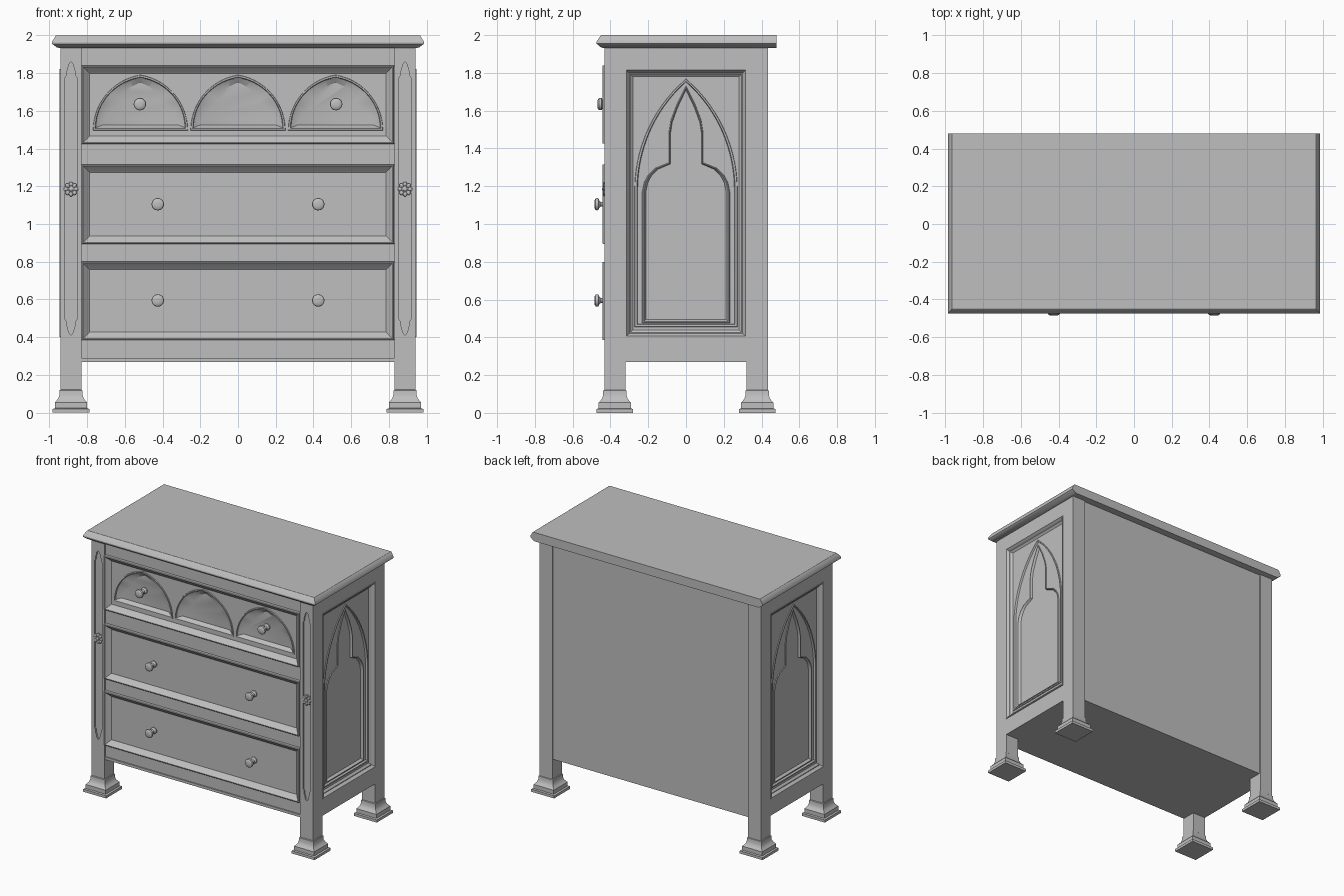
import bpy, bmesh, math

if "Cube" in bpy.data.objects:
    bpy.data.objects.remove(bpy.data.objects["Cube"])

wood = bpy.data.materials.new("grey_wood")
wood.diffuse_color = (0.52, 0.52, 0.52, 1)
wood.use_nodes = True
wood.node_tree.nodes["Principled BSDF"].inputs["Base Color"].default_value = wood.diffuse_color

# (u, v, w) to world: w is the distance along the facing direction
UP = lambda u, v, w: (u, v, w)
FRONT = lambda u, v, w: (u, -w, v)
RIGHT = lambda u, v, w: (w, u, v)
LEFT = lambda u, v, w: (-w, u, v)


def make(name, facing, chain, holes=()):
    """Loft a chain of (outline, depth); holes are nested (chain, holes) in the last outline."""
    bm = bmesh.new()

    def add(chain, holes, cap_back):
        loops = [[bm.verts.new(facing(u, v, w)) for u, v in pts] for pts, w in chain]
        if cap_back:
            bm.faces.new(loops[0])
        for a, b in zip(loops, loops[1:]):
            for i in range(len(a)):
                j = (i + 1) % len(a)
                bm.faces.new((a[i], a[j], b[j], b[i]))
        if not holes:
            bm.faces.new(loops[-1])
            return loops[0]
        rims = [loops[-1]] + [add(c, h, False) for c, h in holes]
        edges = []
        for r in rims:
            for i in range(len(r)):
                pair = (r[i], r[(i + 1) % len(r)])
                edges.append(bm.edges.get(pair) or bm.edges.new(pair))
        bmesh.ops.triangle_fill(bm, edges=edges, use_beauty=True)
        return loops[0]

    add(chain, holes, True)
    bmesh.ops.recalc_face_normals(bm, faces=bm.faces)
    me = bpy.data.meshes.new(name)
    bm.to_mesh(me)
    bm.free()
    me.materials.append(wood)
    ob = bpy.data.objects.new(name, me)
    bpy.context.collection.objects.link(ob)
    bpy.ops.object.select_all(action='DESELECT')
    ob.select_set(True)
    bpy.context.view_layer.objects.active = ob
    bpy.ops.object.shade_smooth_by_angle(angle=math.radians(30))
    return ob


def rect(u0, u1, v0, v1, d=0):
    return [(u0 + d, v0 + d), (u1 - d, v0 + d), (u1 - d, v1 - d), (u0 + d, v1 - d)]


def box(name, x0, x1, y0, y1, z0, z1):
    r = rect(x0, x1, y0, y1)
    return make(name, UP, [(r, z0), (r, z1)])


def circle(u, v, r, n=20):
    return [(u + r * math.cos(2 * math.pi * i / n), v + r * math.sin(2 * math.pi * i / n))
            for i in range(n)]


def mirror(half, cu=0):
    """Half outline from bottom corner up to the apex on u = 0."""
    return [(cu + u, v) for u, v in half] + [(cu - u, v) for u, v in half[-2::-1]]


def lancet(hw, z0, zs, zt, n=14):
    """Half of a pointed arch."""
    h = zt - zs
    c = (h * h - hw * hw) / (2 * hw)
    end = math.atan2(h, c)
    arc = [(-c + (hw + c) * math.cos(end * i / n), zs + (hw + c) * math.sin(end * i / n))
           for i in range(n + 1)]
    arc[-1] = (0, zt)
    return ([(hw, z0)] if z0 < zs else []) + arc


def resample(pts, n):
    seg = [math.dist(a, b) for a, b in zip(pts, pts[1:])]
    out = []
    for k in range(n):
        t, i = sum(seg) * k / (n - 1), 0
        while i < len(seg) - 1 and t > seg[i]:
            t -= seg[i]
            i += 1
        f = min(1, t / seg[i])
        out.append(tuple(p + (q - p) * f for p, q in zip(pts[i], pts[i + 1])))
    out[-1] = pts[-1]
    return out


def inset(half, d):
    hw = max(u for u, v in half)
    z0, z1 = half[0][1], half[-1][1]
    return [(u * (hw - d) / hw, z0 + d + (v - z0) * (z1 - z0 - 2 * d) / (z1 - z0))
            for u, v in half]


# Carcass and rails
box("carcass", -0.88, 0.88, -0.37, 0.425, 0.27, 1.94)
for z0, z1 in ((0.27, 0.39), (0.795, 0.90), (1.31, 1.43), (1.835, 1.94)):
    box("front_rail", -0.83, 0.83, -0.42, -0.36, z0, z1)
box("bottom_lip", -0.83, 0.83, -0.428, -0.36, 0.27, 0.29)

# Table top: moulded on front and sides, flat at the back
make("top_board", UP, [(rect(-x, x, y, 0.48), z) for x, y, z in (
    (0.945, -0.44, 1.932), (0.96, -0.452, 1.936), (0.985, -0.474, 1.955),
    (0.985, -0.474, 1.965), (0.966, -0.452, 1.998), (0.963, -0.449, 2.0))])

# Drawers
def frame(z0, z1):
    r = lambda d: rect(-0.828, 0.826, z0, z1, d)
    return [(r(0), 0.375), (r(0), 0.44), (r(0.004), 0.443), (r(0.008), 0.443),
            (r(0.035), 0.415), (r(0.042), 0.41)]

for z0, z1 in ((0.385, 0.80), (0.895, 1.315)):
    make("drawer", FRONT, frame(z0, z1))

trefoil = resample([(0.2, 1.525), (0.185, 1.58), (0.16, 1.62), (0.115, 1.64), (0.10, 1.68),
                    (0.065, 1.72), (0, 1.75)], 24)
arch = resample(lancet(0.251, 1.495, 1.495, 1.79), 24)
holes = []
for cu in (-0.517, 0, 0.517):
    steps = [(inset(arch, d), w) for d, w in
             ((0, 0.41), (0.002, 0.417), (0.011, 0.417), (0.015, 0.407))]
    holes.append(([(mirror(h, cu), w) for h, w in steps + [(trefoil, 0.388)]], ()))
make("arched_drawer", FRONT, frame(1.425, 1.84), holes)

# Knobs
for x, z, base, length in ((0.52, 1.635, 0.387, 0.082), (0.425, 1.105, 0.409, 0.076),
                           (0.425, 0.595, 0.409, 0.076)):
    for s in (-1, 1):
        make("knob", FRONT, [(circle(s * x, z, r), base + length * t) for r, t in (
            (0.024, 0), (0.024, 0.12), (0.013, 0.24), (0.012, 0.55), (0.020, 0.66),
            (0.031, 0.72), (0.033, 0.8), (0.031, 0.91), (0.022, 0.98), (0.01, 1))])

# Side panels: moulded frame, pointed arch and stepped inner arch
side_arch = lancet(0.272, 0.455, 1.18, 1.768)
step_arch = [(0.232, 0.475), (0.232, 1.17), (0.222, 1.22), (0.20, 1.26), (0.165, 1.295),
             (0.09, 1.325), (0.09, 1.49), (0.08, 1.55), (0.05, 1.63), (0.02, 1.69), (0, 1.73)]
for s, facing in ((-1, LEFT), (1, RIGHT)):
    for z0, z1 in ((0.27, 0.40), (1.82, 1.94)):
        box("side_rail", *sorted((s * 0.87, s * 0.94)), -0.33, 0.33, z0, z1)
    r = lambda d: rect(-0.32, 0.32, 0.40, 1.82, d)
    outer = [(r(0), 0.87), (r(0), 0.945), (r(0.006), 0.945), (r(0.02), 0.925),
             (r(0.025), 0.925), (r(0.04), 0.912)]
    inner = [(mirror(inset(step_arch, d)), w) for d, w in
             ((0, 0.904), (0.004, 0.91), (0.009, 0.91), (0.02, 0.892))]
    rim = [(mirror(inset(side_arch, d)), w) for d, w in
           ((0, 0.912), (0.002, 0.918), (0.012, 0.918), (0.016, 0.904))]
    make("side_panel", facing, outer, [(rim, [(inner, ())])])

# Legs: front pair has a sunk strip with stepped pointed ends and a rosette
half = [(0.012, 0.425), (0.017, 0.45), (0.024, 0.465), (0.024, 0.485), (0.032, 0.495)]
half = [(0, 0.41)] + half + [(u, 2.27 - v) for u, v in half[::-1]] + [(0, 1.86)]
for s in (-1, 1):
    c = s * 0.885
    strip = [(c + u, v) for u, v in half] + [(c - u, v) for u, v in half[-2:0:-1]]
    leg = rect(c - 0.055, c + 0.055, 0.11, 1.94)
    make("front_leg", FRONT, [(leg, 0.32), (leg, 0.432)], [([(strip, 0.432), (strip, 0.42)], ())])
    box("back_leg", c - 0.055, c + 0.055, 0.32, 0.435, 0.11, 1.94)

    # Rosette
    make("rosette_centre", FRONT, [(circle(c, 1.185, r, 12), w) for r, w in
                                   ((0.03, 0.415), (0.03, 0.432), (0.012, 0.434), (0.011, 0.441),
                                    (0.005, 0.444))])
    for i in range(8):
        a = i * math.pi / 4
        u, v = c + 0.027 * math.cos(a), 1.185 + 0.027 * math.sin(a)
        make("rosette_petal", FRONT, [(circle(u, v, r, 10), w) for r, w in
                                      ((0.012, 0.42), (0.012, 0.434), (0.009, 0.438), (0.004, 0.44))])

    # Feet
    for y in (-0.377, 0.377):
        make("foot", UP, [(rect(c - h, c + h, y - h, y + h), z) for h, z in (
            (0.097, 0), (0.097, 0.02), (0.085, 0.024), (0.085, 0.055), (0.078, 0.062),
            (0.068, 0.075), (0.062, 0.092), (0.061, 0.118), (0.056, 0.122))])
